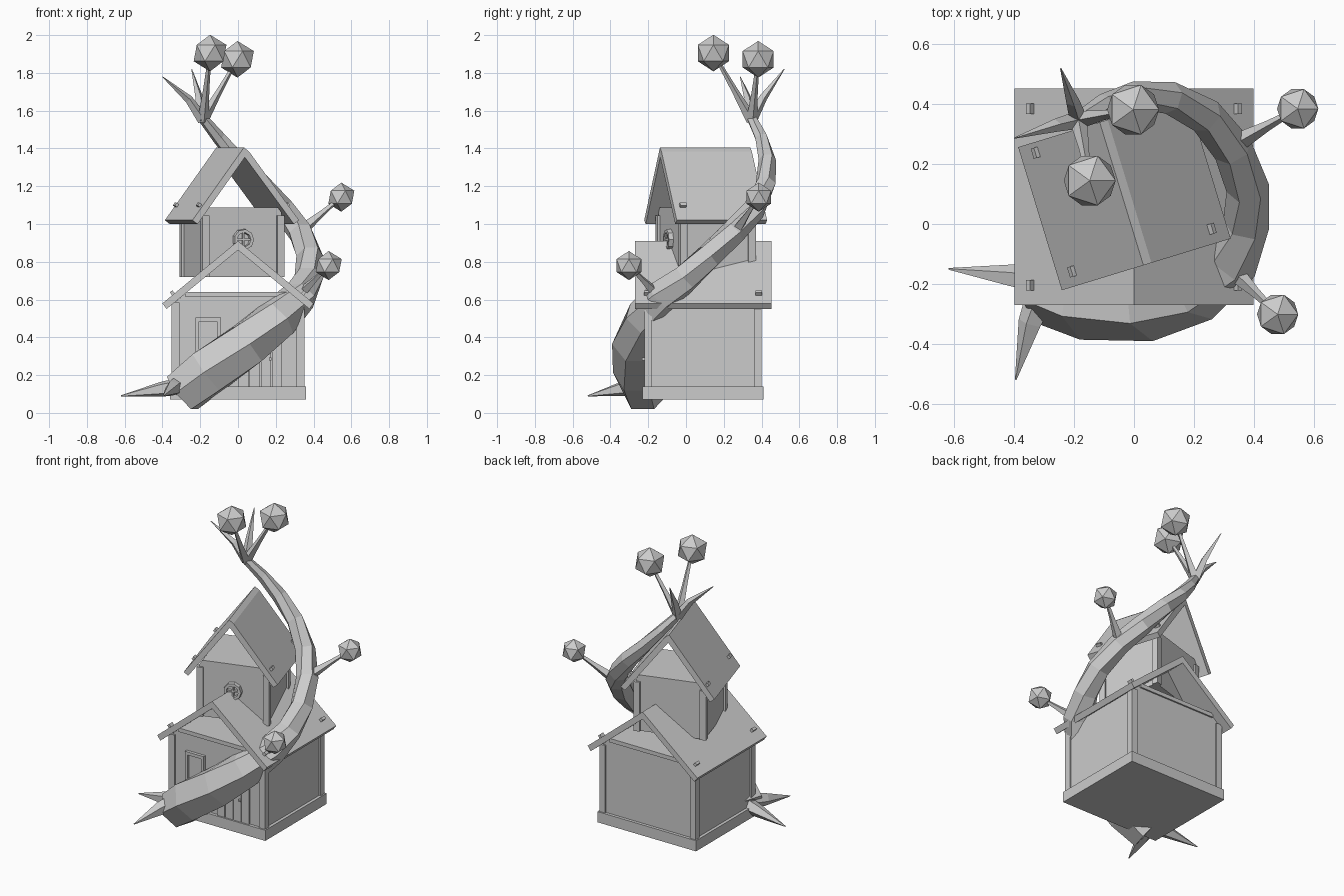
import bpy, bmesh
from math import cos, sin, pi, radians, atan2
from mathutils import Vector, Matrix

if "Cube" in bpy.data.objects:
    bpy.data.objects.remove(bpy.data.objects["Cube"])


def finish(name, bm, mat=Matrix()):
    bmesh.ops.recalc_face_normals(bm, faces=bm.faces)
    me = bpy.data.meshes.new(name)
    bm.to_mesh(me)
    bm.free()
    ob = bpy.data.objects.new(name, me)
    bpy.context.collection.objects.link(ob)
    ob.matrix_world = mat
    return ob


def prism(name, profile, y0, y1, mat=Matrix()):
    """Extrude an x-z profile along y."""
    bm = bmesh.new()
    f = bm.faces.new([bm.verts.new((x, y0, z)) for x, z in profile])
    new = bmesh.ops.extrude_face_region(bm, geom=[f])["geom"]
    bmesh.ops.translate(bm, vec=(0, y1 - y0, 0),
                        verts=[v for v in new if isinstance(v, bmesh.types.BMVert)])
    return finish(name, bm, mat)


def box(name, c, size, mat=Matrix(), tilt=0.0):
    bm = bmesh.new()
    bmesh.ops.create_cube(bm, size=1)
    bmesh.ops.scale(bm, vec=size, verts=bm.verts)
    return finish(name, bm, mat @ Matrix.Translation(c) @ Matrix.Rotation(tilt, 4, 'Y'))


def sweep(name, pts, n):
    """Faceted tapering tube through (x, y, z, radius) points."""
    bm = bmesh.new()
    P = [Vector(p[:3]) for p in pts]
    rings = []
    for i, p in enumerate(P):
        t = (P[min(i + 1, len(P) - 1)] - P[max(i - 1, 0)]).normalized()
        side = t.cross(Vector((0, 0, 1))).normalized()
        up = side.cross(t)
        r = pts[i][3]
        rings.append([bm.verts.new(p + r * (side * cos(2 * pi * k / n) + up * sin(2 * pi * k / n)))
                      for k in range(n)])
    for a, b in zip(rings, rings[1:]):
        for k in range(n):
            bm.faces.new((a[k], a[(k + 1) % n], b[(k + 1) % n], b[k]))
    bm.faces.new(rings[0])
    bm.faces.new(rings[-1])
    return finish(name, bm)


def flip(profile):
    return [(-x, z) for x, z in profile]


def posts(name, hx, hy, z0, z1, w, mat):
    for sx in (-1, 1):
        for sy in (-1, 1):
            box(name, (sx * hx, sy * hy, (z0 + z1) / 2), (w, w, z1 - z0), mat)


def pegs(name, hx, ys, z, slope, mat):
    for s in (-1, 1):
        for y in ys:
            box(name, (s * hx, y, z), (0.018, 0.035, 0.035), mat, s * slope)


# Lower house
low = Matrix.Translation((0, 0.09, 0))
box("foundation", (0, 0, 0.105), (0.72, 0.64, 0.07), low)
half = [(0.34, 0.1), (0.34, 0.58), (0.27, 0.64)]
prism("lower_walls", half + flip(half)[::-1], -0.30, 0.30, low)
posts("lower_corner_post", 0.33, 0.29, 0.13, 0.585, 0.042, low)
for s in (-1, 1):
    box("lower_top_beam", (0, s * 0.30, 0.628), (0.56, 0.02, 0.026), low)
roof = [(0, 0.91), (-0.40, 0.58), (-0.378, 0.55), (0, 0.862)]
prism("lower_roof_left", roof, -0.36, 0.363, low)
prism("lower_roof_right", flip(roof), -0.36, 0.363, low)
pegs("lower_roof_peg", 0.343, (-0.295, 0.295), 0.63, atan2(0.33, 0.4), low)

# Door with planks and knob, framed window beside it
for i in range(4):
    box("door_plank", (0.03 + i * 0.059, -0.302, 0.29), (0.054, 0.016, 0.30), low)
box("door_knob", (0.17, -0.314, 0.285), (0.014, 0.02, 0.014), low)
box("window_pane", (-0.158, -0.30, 0.35), (0.10, 0.012, 0.28), low)
for x in (-0.216, -0.10):
    box("window_side", (x, -0.305, 0.35), (0.02, 0.03, 0.31), low)
for z in (0.205, 0.495):
    box("window_rail", (-0.158, -0.305, z), (0.136, 0.03, 0.02), low)

# Upper house, turned on the roof
up = Matrix.Translation((-0.032, 0.104, 0)) @ Matrix.Rotation(radians(17), 4, 'Z')
half = [(0.215, 0.72), (0.215, 1.06), (0.195, 1.088)]
prism("upper_walls", half + flip(half)[::-1], -0.195, 0.195, up)
posts("upper_corner_post", 0.208, 0.188, 0.72, 1.045, 0.04, up)
prism("upper_roof_left", [(-0.01, 1.405), (-0.295, 1.02), (-0.267, 0.999), (0.018, 1.384)],
      -0.25, 0.25, up)
prism("upper_roof_right", [(0.018, 1.384), (0.295, 1.02), (0.267, 0.999), (-0.01, 1.36)],
      -0.25, 0.25, up)
pegs("upper_roof_peg", 0.237, (-0.2, 0.215), 1.095, atan2(0.385, 0.285), up)

# Round attic window with cross bars
bm = bmesh.new()
n = 9
ring = [[bm.verts.new((r * cos(2 * pi * k / n), y, 0.917 + r * sin(2 * pi * k / n)))
         for r, y in ((0.058, -0.19), (0.055, -0.22), (0.038, -0.22), (0.036, -0.19))]
        for k in range(n)]
for k in range(n):
    a, b = ring[k], ring[(k + 1) % n]
    for j in range(4):
        bm.faces.new((a[j], a[(j + 1) % 4], b[(j + 1) % 4], b[j]))
finish("round_window_frame", bm, up)
box("round_window_bar", (0, -0.203, 0.917), (0.08, 0.02, 0.01), up)
box("round_window_bar", (0, -0.203, 0.917), (0.01, 0.02, 0.08), up)

# Trunk spiralling around the houses
sweep("trunk", [
    (-0.295, -0.21, 0.105, 0.125), (-0.16, -0.25, 0.215, 0.138), (0.05, -0.26, 0.365, 0.132),
    (0.21, -0.215, 0.50, 0.115), (0.33, -0.12, 0.62, 0.092), (0.375, 0.0, 0.715, 0.078),
    (0.38, 0.12, 0.83, 0.072), (0.33, 0.25, 0.955, 0.067), (0.24, 0.36, 1.075, 0.062),
    (0.12, 0.422, 1.215, 0.055), (0.0, 0.43, 1.34, 0.046), (-0.10, 0.40, 1.455, 0.036),
    (-0.19, 0.345, 1.565, 0.026)], 6)

# Root spikes at the foot
sweep("root_spike", [(-0.30, -0.19, 0.14, 0.052), (-0.41, -0.175, 0.125, 0.04),
                     (-0.62, -0.15, 0.09, 0.003)], 5)
sweep("root_spike", [(-0.30, -0.22, 0.15, 0.055), (-0.345, -0.33, 0.13, 0.042),
                     (-0.395, -0.52, 0.09, 0.003)], 5)

# Bare twigs at the crown
crown = (-0.185, 0.348, 1.55, 0.03)
sweep("bare_twig", [crown, (-0.26, 0.33, 1.66, 0.022), (-0.40, 0.287, 1.78, 0.002)], 4)
sweep("bare_twig", [crown, (-0.205, 0.41, 1.67, 0.022), (-0.245, 0.52, 1.82, 0.002)], 4)

# Twigs carrying faceted leaf balls
for start, ball, r in [
        (crown, (-0.148, 0.145, 1.905), 0.097),
        (crown, (-0.003, 0.382, 1.872), 0.097),
        ((0.36, 0.28, 0.985, 0.03), (0.547, 0.385, 1.142), 0.077),
        ((0.34, -0.165, 0.64, 0.03), (0.48, -0.302, 0.78), 0.077)]:
    a, b = Vector(start[:3]), Vector(ball)
    m = a.lerp(b, 0.45)
    sweep("leaf_twig", [start, (*m, 0.017), (*b, 0.008)], 4)
    bm = bmesh.new()
    bmesh.ops.create_icosphere(bm, subdivisions=1, radius=r)
    finish("leaf_ball", bm, Matrix.Translation(b))
